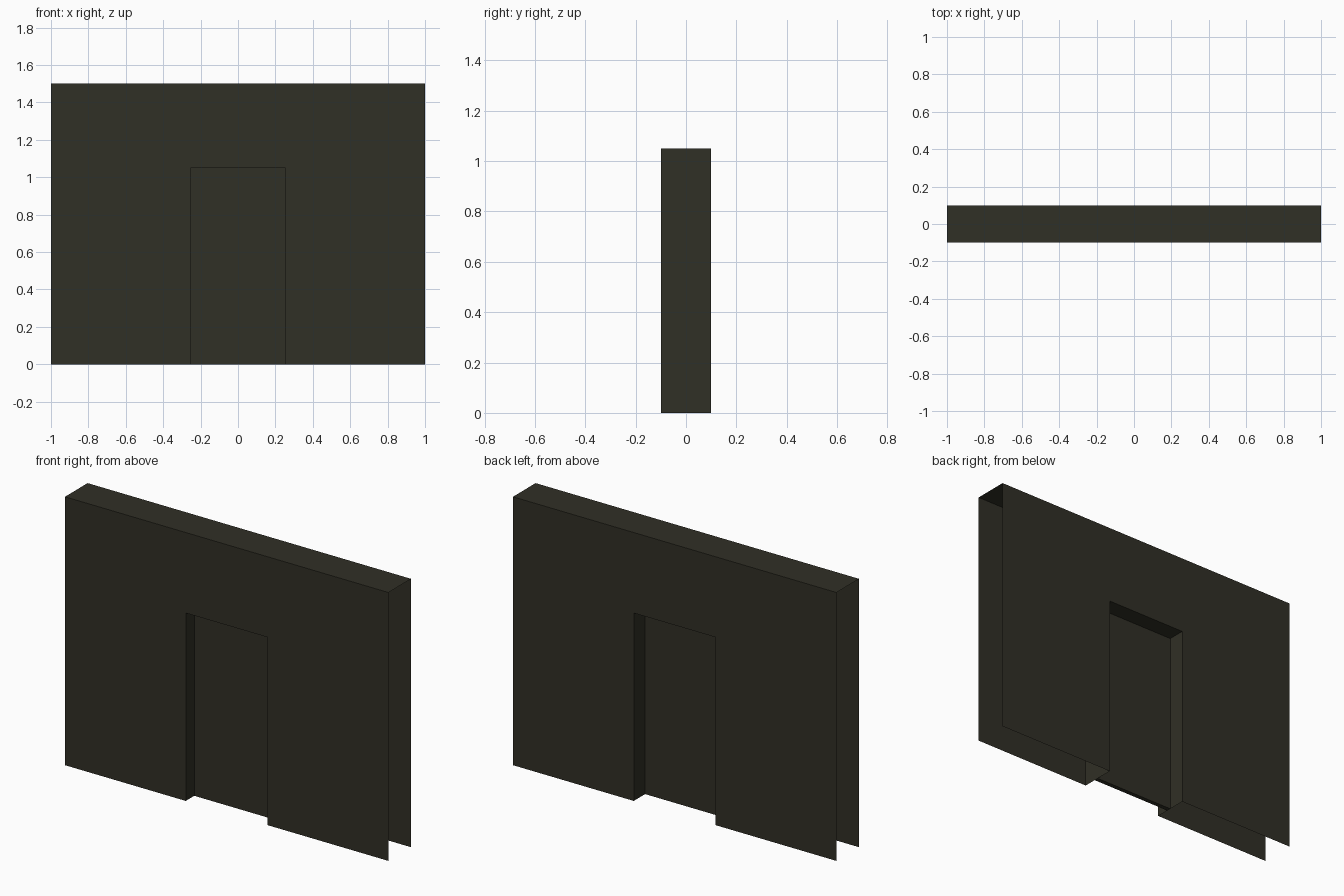
import bpy, bmesh

if "Cube" in bpy.data.objects:
    bpy.data.objects.remove(bpy.data.objects["Cube"])

mat = bpy.data.materials.new("dark olive")
mat.diffuse_color = (0.03, 0.029, 0.019, 1)
mat.use_nodes = True
mat.node_tree.nodes["Principled BSDF"].inputs["Base Color"].default_value = mat.diffuse_color

W, D, H = 1.0, 0.1, 1.5      # wall half width, half depth, height
OW, OH = 0.253, 1.05         # opening half width, height


def make(name, faces):
    bm = bmesh.new()
    for f in faces:
        bm.faces.new([bm.verts.new(p) for p in f])
    bmesh.ops.remove_doubles(bm, verts=bm.verts, dist=1e-5)
    me = bpy.data.meshes.new(name)
    bm.to_mesh(me)
    bm.free()
    me.materials.append(mat)
    ob = bpy.data.objects.new(name, me)
    bpy.context.collection.objects.link(ob)
    return ob


# wall shell: front and back skins around the doorway, open at ends and bottom
outline = [(-W, 0), (-OW, 0), (-OW, OH), (OW, OH), (OW, 0), (W, 0), (W, H), (-W, H)]
front = [(x, -D, z) for x, z in outline]
back = [(x, D, z) for x, z in reversed(outline)]


# strips joining the skins: left jamb, lintel, right jamb, top cap
def strip(i):
    (x0, z0), (x1, z1) = outline[i], outline[i + 1]
    return [(x1, -D, z1), (x0, -D, z0), (x0, D, z0), (x1, D, z1)]


make("wall", [front, back] + [strip(i) for i in (1, 2, 3, 6)])

# thin door leaf recessed in the opening
bpy.ops.mesh.primitive_cube_add(size=1, location=(0, -0.0125, OH / 2))
door = bpy.context.object
door.name = "door"
door.scale = (2 * OW, 0.025, OH)
door.data.materials.append(mat)
